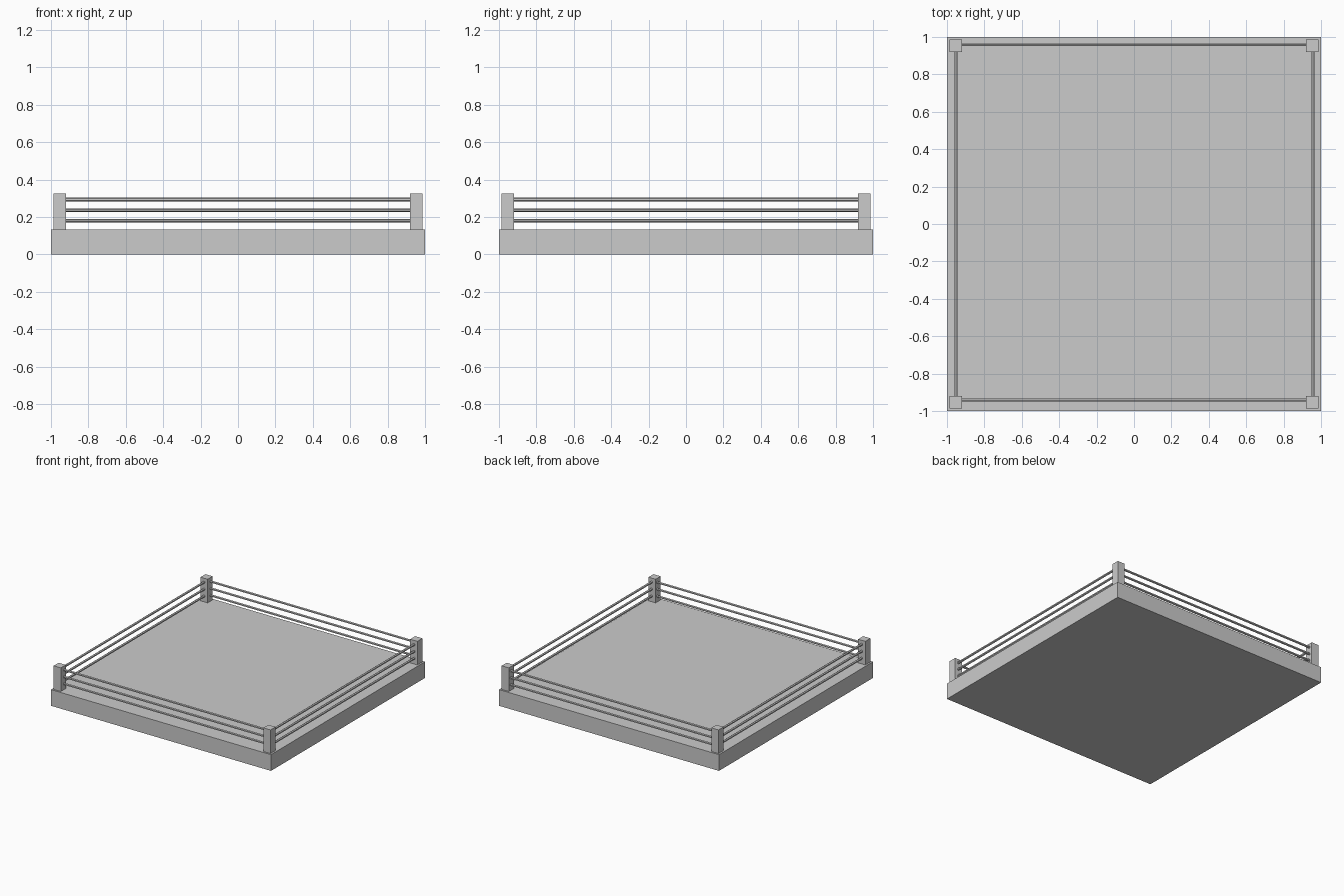
import bpy
import math

if "Cube" in bpy.data.objects:
    bpy.data.objects.remove(bpy.data.objects["Cube"])

BASE_TOP = 0.133
POST_POS = 0.953
POST_TOP = 0.327


def box(name, centre, size):
    bpy.ops.mesh.primitive_cube_add(size=1, location=centre)
    obj = bpy.context.object
    obj.name = name
    obj.scale = size
    bpy.ops.object.transform_apply(location=False, rotation=False, scale=True)
    return obj


def rope(name, centre, angle):
    bpy.ops.mesh.primitive_cylinder_add(
        vertices=6, radius=0.0095, depth=2 * POST_POS - 0.06,
        location=centre, rotation=(math.pi / 2, 0, angle))
    bpy.context.object.name = name


# Raised platform
box("platform", (0, 0, BASE_TOP / 2), (2, 2, BASE_TOP))

# Corner posts
for side_x, label_x in ((-1, "left"), (1, "right")):
    for side_y, label_y in ((-1, "front"), (1, "back")):
        box(f"{label_y}_{label_x}_post",
            (side_x * POST_POS, side_y * POST_POS, (BASE_TOP + POST_TOP) / 2),
            (0.065, 0.065, POST_TOP - BASE_TOP))

# Three ropes along each side
for level, z in (("lower", 0.18), ("middle", 0.237), ("upper", 0.294)):
    rope(f"front_{level}_rope", (0, -0.942, z), math.pi / 2)
    rope(f"back_{level}_rope", (0, 0.96, z), math.pi / 2)
    rope(f"left_{level}_rope", (-POST_POS, 0, z), 0)
    rope(f"right_{level}_rope", (0.957, 0, z), 0)
